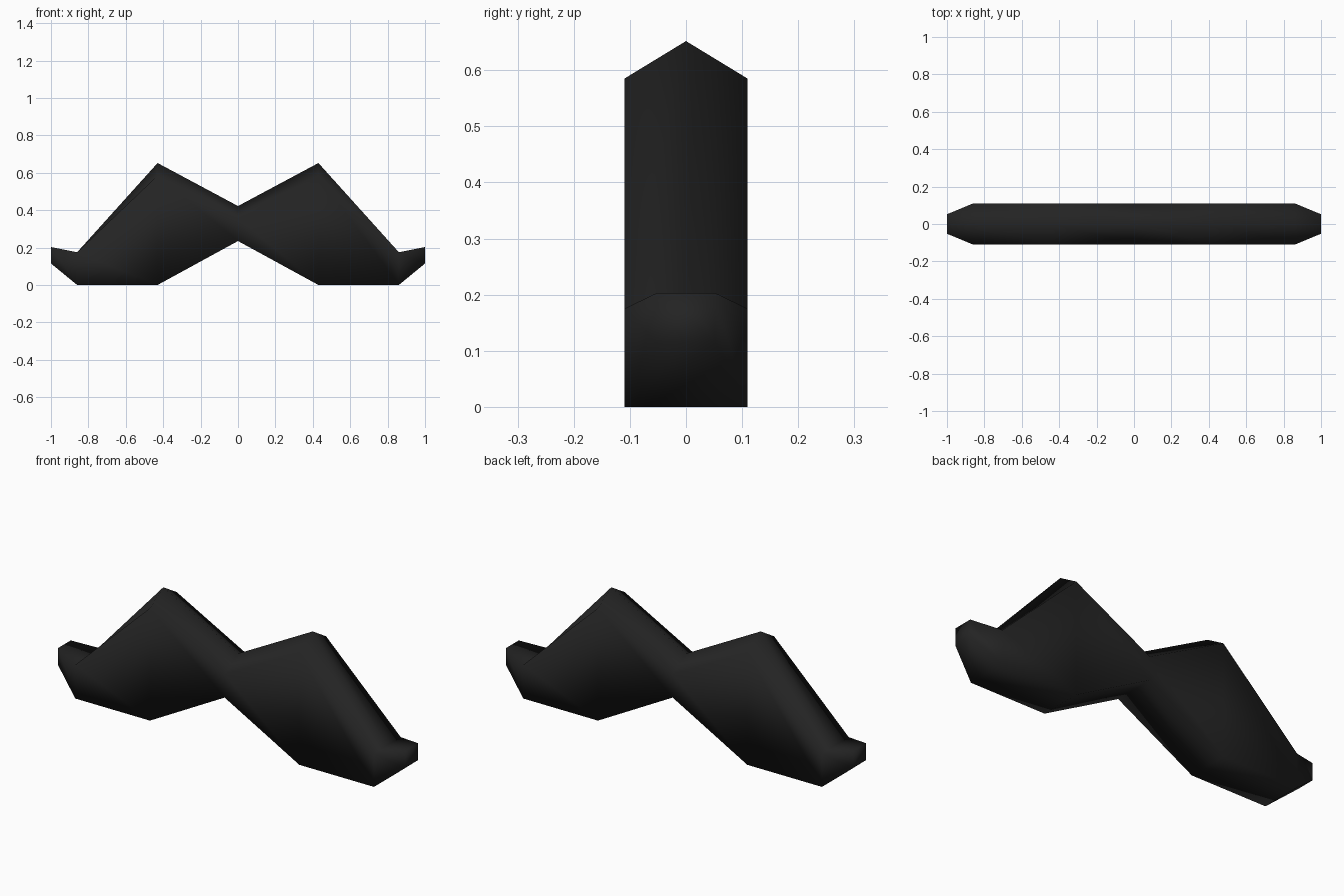
import bpy, bmesh

if "Cube" in bpy.data.objects:
    bpy.data.objects.remove(bpy.data.objects["Cube"])

# Near-black hair colour
black = bpy.data.materials.new("soft black")
black.diffuse_color = (0.017, 0.017, 0.017, 1)
black.use_nodes = True
black.node_tree.nodes["Principled BSDF"].inputs["Base Color"].default_value = black.diffuse_color

# Cross-sections of one half: x, half depth, bottom z, side top z, ridge z
half = [
    (0.00, 0.11, 0.235, 0.357, 0.422),
    (0.43, 0.11, 0.00, 0.585, 0.652),
    (0.86, 0.11, 0.00, 0.175, 0.175),
    (1.00, 0.052, 0.115, 0.203, 0.203),
]
sections = [(-s[0], *s[1:]) for s in reversed(half[1:])] + half

# Loft the moustache through the mirrored sections
bm = bmesh.new()
rings = []
for x, d, low, side, ridge in sections:
    loop = [(-d, low), (d, low), (d, side), (0, ridge), (-d, side)]
    rings.append([bm.verts.new((x, y, z)) for y, z in loop])
for a, b in zip(rings, rings[1:]):
    for i in range(5):
        j = (i + 1) % 5
        bm.faces.new((a[i], a[j], b[j], b[i]))

# Blunt tips
bm.faces.new(rings[0])
bm.faces.new(rings[-1])
bmesh.ops.recalc_face_normals(bm, faces=bm.faces)
for f in bm.faces:
    f.smooth = True

mesh = bpy.data.meshes.new("moustache")
bm.to_mesh(mesh)
bm.free()
mesh.materials.append(black)
bpy.context.collection.objects.link(bpy.data.objects.new("moustache", mesh))
